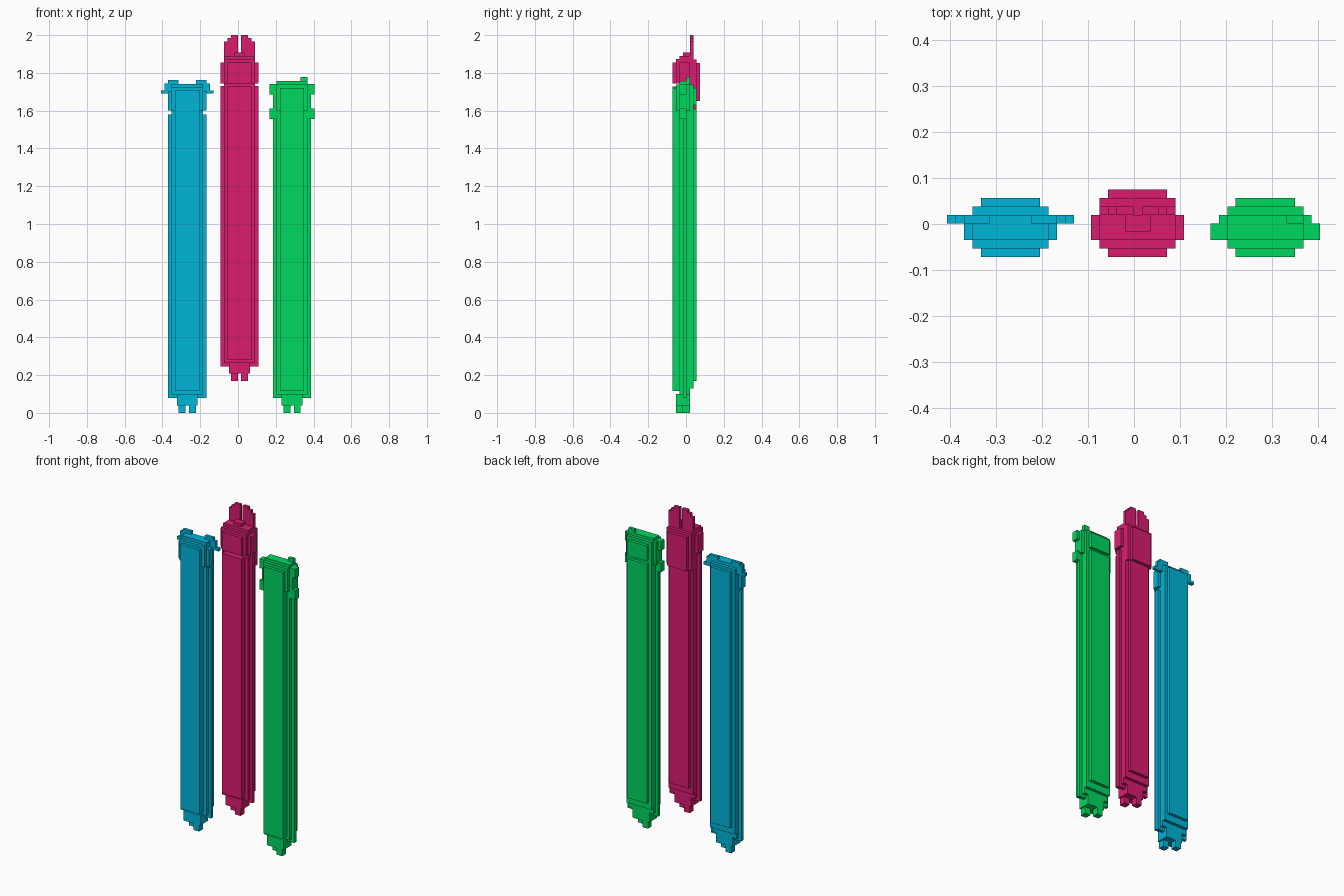
import bpy
import bmesh

cube = bpy.data.objects.get("Cube")
if cube:
    bpy.data.objects.remove(cube)

V = 0.0184                       # block size
Y0 = -0.072                      # front plane


def y(n):
    return Y0 + n * V


def material(name, rgb):
    m = bpy.data.materials.new(name)
    m.use_nodes = True
    m.diffuse_color = (*rgb, 1)
    m.node_tree.nodes["Principled BSDF"].inputs["Base Color"].default_value = (*rgb, 1)
    return m


def blocks(name, mat, boxes):
    """One object from boxes given as (x0, x1, y0, y1, z0, z1)."""
    bm = bmesh.new()
    for x0, x1, y0, y1, z0, z1 in boxes:
        verts = bmesh.ops.create_cube(bm, size=1)["verts"]
        for v in verts:
            v.co.x = x1 if v.co.x > 0 else x0
            v.co.y = y1 if v.co.y > 0 else y0
            v.co.z = z1 if v.co.z > 0 else z0
    me = bpy.data.meshes.new(name)
    bm.to_mesh(me)
    bm.free()
    me.materials.append(mat)
    ob = bpy.data.objects.new(name, me)
    bpy.context.collection.objects.link(ob)


def mirrored(c, boxes):
    """Boxes with x measured outward from centre c, placed on both sides."""
    out = []
    for a, b, *rest in boxes:
        out += [(c + a, c + b, *rest), (c - b, c - a, *rest)]
    return out


def slabs(c, layers):
    return [(c - w, c + w, y(a), y(b), z0, z1) for w, a, b, z0, z1 in layers]


W = (3.5 * V, 4.5 * V, 5.5 * V)  # half widths of front, middle and core slabs


def torso(name, mat, c, base, front_top, neck, top):
    """Stepped body: thick front slab, middle slab and a thin wide core."""
    blocks(name + "_body", mat, slabs(c, [
        (W[0], 0, 2, base + 0.116, front_top),
        (W[1], 2, 5, base + 0.098, top),
        (W[2], 3, 4, base + 0.08, neck),
        (W[1], 5, 6, base + 0.13, top - 0.017),
    ]))


def feet(name, mat, c, base):
    """Hips with the left foot forward and the right foot back."""
    blocks(name + "_hips", mat, [(c - 3 * V, c + 3 * V, y(1), y(5), base + 0.04, base + 0.1)])
    blocks(name + "_feet", mat, [
        (c + 0.5 * V, c + 2.5 * V, y(1), y(3), base, base + 0.045),
        (c - 2.5 * V, c - 0.5 * V, y(3), y(5), base, base + 0.045)])


blue = material("Blue", (0.0, 0.468, 0.70))
pink = material("Crimson", (0.71, 0.012, 0.164))
green = material("Green", (0.0, 0.69, 0.12))

# Blue figure with side horns
c = -0.269
torso("blue", blue, c, 0, 1.707, 1.58, 1.742)
feet("blue", blue, c, 0)
blocks("blue_back", blue, slabs(c, [(W[0], 6, 7, 0.17, 1.71)]))
blocks("blue_head", blue, slabs(c, [
    (W[1], 1, 2, 1.60, 1.725),
    (W[2], 2, 4, 1.60, 1.705)]))
blocks("blue_horns", blue, mirrored(c, [
    (2.5 * V, 7.5 * V, y(4), y(5), 1.69, 1.708),
    (2.5 * V, 6.5 * V, y(4), y(5), 1.705, 1.745),
    (2.5 * V, 5.5 * V, y(4), y(5), 1.74, 1.762)]))

# Crimson figure with tall ears
c = 0.008
torso("crimson", pink, c, 0.165, 1.727, 1.73, 1.89)
feet("crimson", pink, c, 0.168)
blocks("crimson_back", pink, slabs(c, [(W[0], 6, 7, 0.335, 1.66)]))
blocks("crimson_head", pink, slabs(c, [
    (W[0], 0, 1, 1.745, 1.855),
    (W[1], 1, 2, 1.745, 1.873),
    (W[2], 2, 5, 1.745, 1.855),
    (W[1], 5, 7, 1.65, 1.87),
    (W[0], 7, 8, 1.65, 1.853),
    (1.5 * V, 3, 5, 1.88, 1.908)]))
blocks("crimson_ears", pink, mirrored(c, [
    (0.5 * V, 4.5 * V, y(5), y(6), 1.85, 1.965),
    (0.5 * V, 3.5 * V, y(5), y(6), 1.96, 1.984),
    (0.5 * V, 2.5 * V, y(5), y(6), 1.98, 2.0)]))

# Green figure with side buns and a top knob
c = 0.286
torso("green", green, c, 0, 1.721, 1.74, 1.756)
feet("green", green, c, 0)
blocks("green_head", green, slabs(c, [
    (W[1], 1, 2, 1.60, 1.739),
    (W[2], 2, 5, 1.60, 1.739)]))
blocks("green_back", green, slabs(c, [
    (W[0], 6, 7, 0.17, 1.61),
    (W[0], 6, 7, 1.63, 1.72)]))
blocks("green_buns", green, mirrored(c, [
    (3.5 * V, 6.5 * V, y(2), y(4), 1.556, 1.612),
    (3.5 * V, 6.5 * V, y(2), y(4), 1.685, 1.74)]))
blocks("green_knob", green, [(c + 2.5 * V, c + 4.5 * V, y(4), y(5), 1.73, 1.778)])
